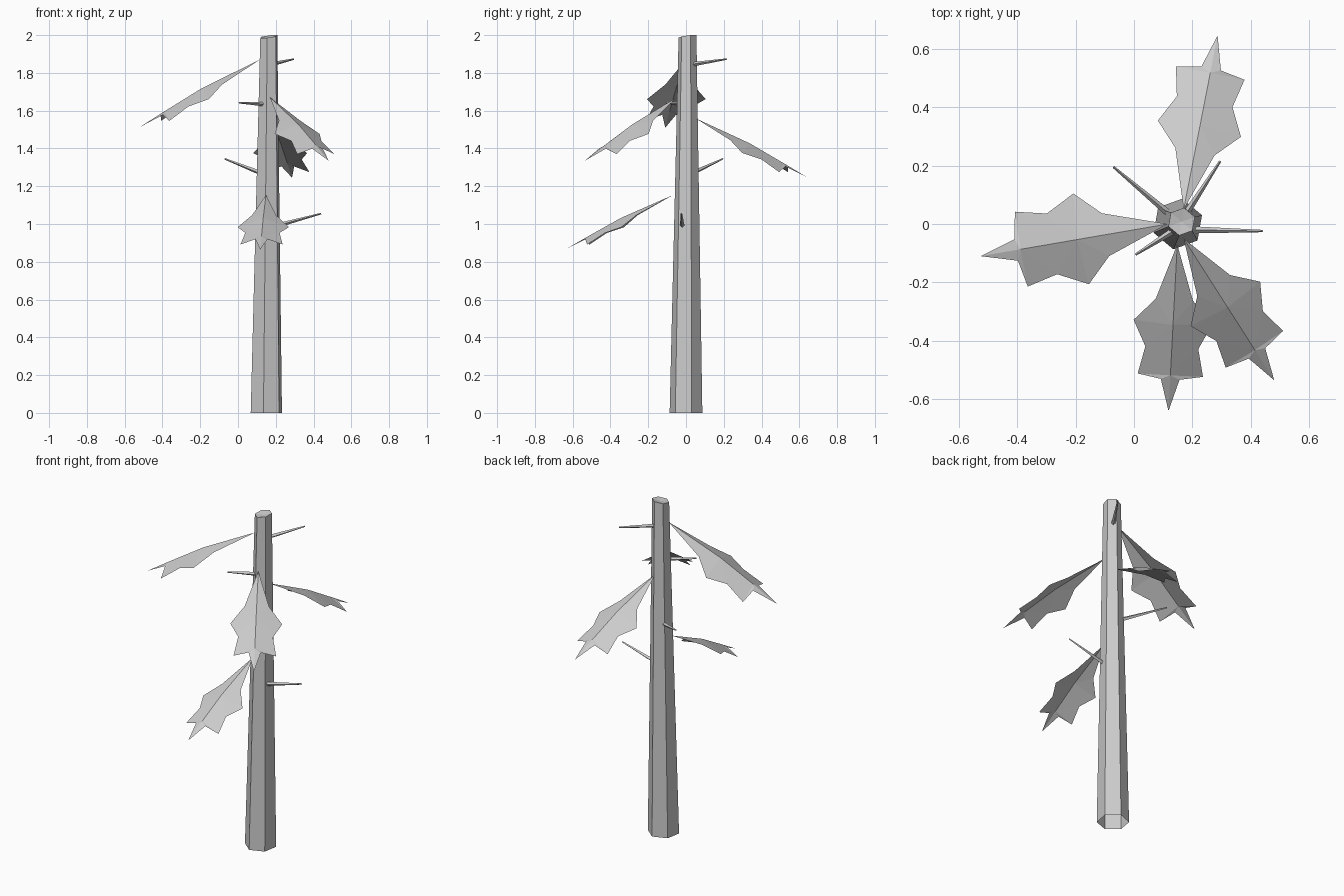
import bpy
import bmesh
from math import sin, cos, radians
from mathutils import Vector

cube = bpy.data.objects.get("Cube")
if cube:
    bpy.data.objects.remove(cube, do_unlink=True)

grey = bpy.data.materials.new("plain grey")
grey.use_nodes = True
grey.diffuse_color = (0.6, 0.6, 0.6, 1)
grey.node_tree.nodes["Principled BSDF"].inputs["Base Color"].default_value = (0.6, 0.6, 0.6, 1)


def add_object(name, bm):
    mesh = bpy.data.meshes.new(name)
    bm.to_mesh(mesh)
    bm.free()
    mesh.materials.append(grey)
    obj = bpy.data.objects.new(name, mesh)
    bpy.context.collection.objects.link(obj)


def ring(bm, centre, radius, sides, side=Vector((1, 0, 0)), up=Vector((0, 1, 0)), turn=0):
    angles = [radians(turn + 360 * i / sides) for i in range(sides)]
    return [bm.verts.new(centre + radius * (cos(a) * side + sin(a) * up)) for a in angles]


def bridge(bm, low, high):
    n = len(low)
    for i in range(n):
        j = (i + 1) % n
        bm.faces.new((low[i], low[j], high[j], high[i]))


def frame(start, end):
    forward = (end - start).normalized()
    side = forward.cross(Vector((0, 0, 1))).normalized()
    return forward, side, side.cross(forward)


# Trunk: tapered six-sided tube, open underneath, with a slanted cap
bm = bmesh.new()
foot = ring(bm, Vector((0.15, 0, 0)), 0.088, 6, turn=20)
crown = ring(bm, Vector((0.163, 0.008, 1.99)), 0.048, 6, turn=20)
for v in crown:
    v.co.z += 0.12 * (v.co.x - 0.163) + 0.12 * (v.co.y - 0.008)
bridge(bm, foot, crown)
hub = bm.verts.new((0.163, 0.008, 1.985))
for i in range(6):
    bm.faces.new((crown[i], crown[(i + 1) % 6], hub))
top = max(v.co.z for v in crown)
for v in crown:
    v.co.z += 2 - top
add_object("trunk", bm)


# Twigs: thin tapered spikes
def twig(name, start, end):
    start, end = Vector(start), Vector(end)
    forward, side, up = frame(start, end)
    bm = bmesh.new()
    low = ring(bm, start, 0.012, 4, side, up)
    high = ring(bm, end, 0.004, 4, side, up)
    bridge(bm, low, high)
    bm.faces.new(high)
    bm.faces.new(low[::-1])
    add_object(name, bm)


twig("twig_top", (0.175, 0.03, 1.845), (0.295, 0.215, 1.873))
twig("twig_upper", (0.14, -0.02, 1.635), (0.005, -0.105, 1.642))
twig("twig_middle", (0.12, 0.035, 1.27), (-0.07, 0.195, 1.345))
twig("twig_lower", (0.2, -0.02, 0.99), (0.44, -0.024, 1.055))

# Leaves: lobed single sheets folded along a midrib
RIB = [(0, 0), (0.47, 0.025), (0.78, 0.012), (1, 0)]
EDGE = [(0.34, 0.1, -0.015), (0.49, 0.212, -0.05), (0.635, 0.142, -0.03),
        (0.81, 0.175, -0.05), (0.81, 0.05, 0.0)]


def leaf(name, base, tip):
    base, tip = Vector(base), Vector(tip)
    forward, side, up = frame(base, tip)
    length = (tip - base).length
    bm = bmesh.new()

    def point(t, across, height):
        return bm.verts.new(base + length * (t * forward + across * side + height * up))

    stem, mid, outer, end = [point(t, 0, h) for t, h in RIB]
    for sign in (1, -1):
        neck, lobe, notch, corner, inner = [point(t, sign * w, h) for t, w, h in EDGE]
        for face in ((stem, neck, mid), (neck, lobe, mid), (lobe, notch, mid),
                     (mid, notch, outer), (notch, corner, outer),
                     (corner, inner, outer), (inner, end, outer)):
            bm.faces.new(face if sign > 0 else face[::-1])
    bmesh.ops.recalc_face_normals(bm, faces=bm.faces)
    bm.normal_update()
    if sum(f.normal.z for f in bm.faces) < 0:
        bmesh.ops.reverse_faces(bm, faces=bm.faces)
    add_object(name, bm)


leaf("leaf_right", (0.115, 0, 1.87), (-0.525, -0.11, 1.51))
leaf("leaf_front_left", (0.17, -0.05, 1.67), (0.48, -0.535, 1.335))
leaf("leaf_back", (0.17, 0.05, 1.56), (0.286, 0.645, 1.245))
leaf("leaf_front", (0.148, -0.07, 1.153), (0.118, -0.64, 0.865))
